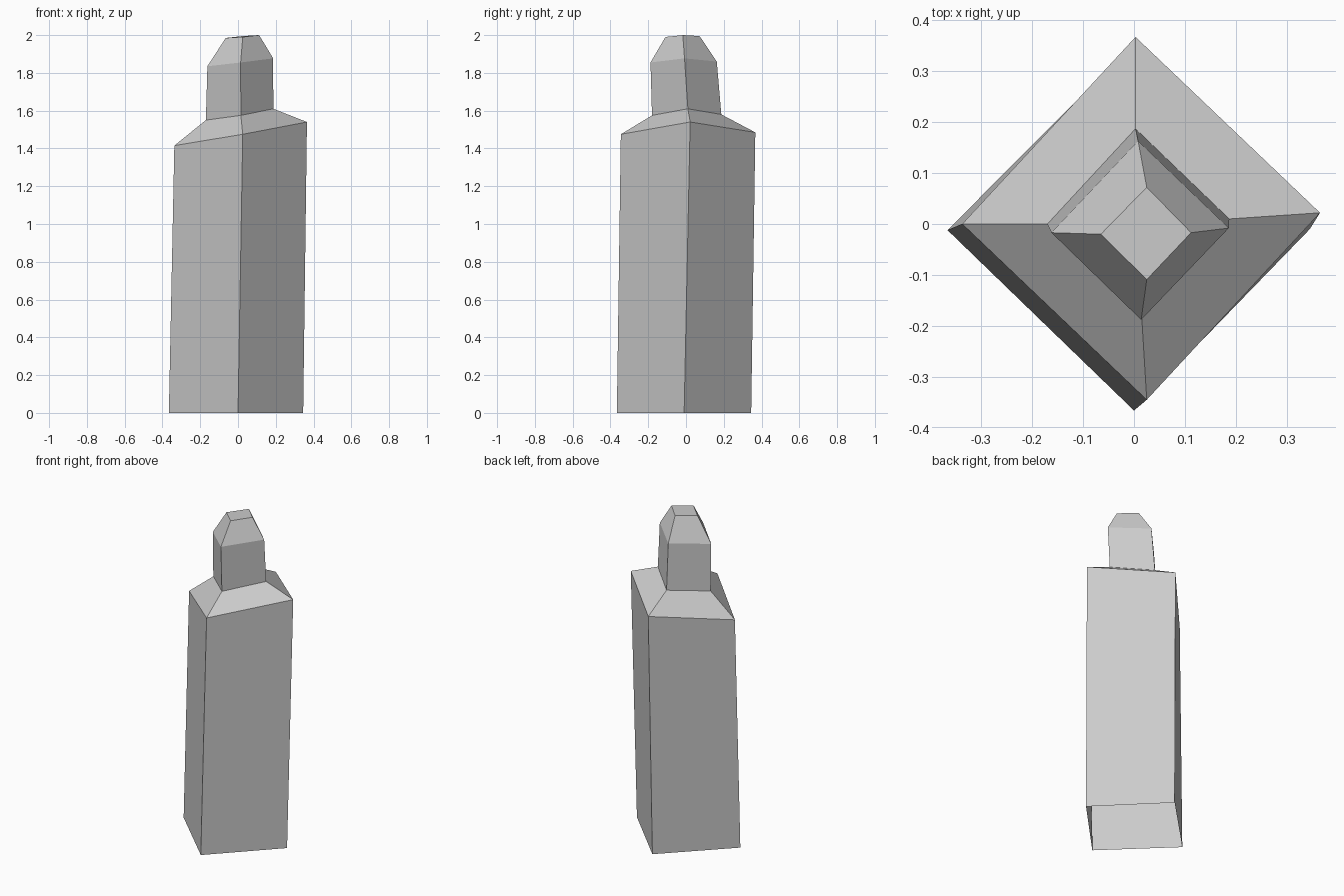
import bpy
import bmesh

cube = bpy.data.objects.get("Cube")
if cube:
    bpy.data.objects.remove(cube, do_unlink=True)

stone = bpy.data.materials.new("light_grey_stone")
stone.use_nodes = True
grey = (0.6, 0.6, 0.6, 1)
stone.diffuse_color = grey
stone.node_tree.nodes["Principled BSDF"].inputs["Base Color"].default_value = grey

# Corner rings of the leaning tower, each ordered front, left, back, right
base = [(0, -.366, 0), (.345, -.01, 0), (-.01, .345, 0), (-.366, -.012, 0)]
eaves = [(.025, -.345, 1.475), (.365, .022, 1.54), (.003, .367, 1.485), (-.337, 0, 1.415)]
neck = [(.015, -.18, 1.575), (.187, .01, 1.61), (.003, .187, 1.58), (-.17, 0, 1.55)]
brow = [(.014, -.188, 1.855), (.186, -.008, 1.877), (.008, .163, 1.86), (-.162, -.017, 1.835)]
crown = [(.025, -.109, 1.99), (.112, -.017, 2), (.025, .072, 1.995), (-.065, -.02, 1.985)]


def band(name, lower, upper, capped=False):
    """Wall of four faces between two rings, with an optional lid."""
    bm = bmesh.new()
    low = [bm.verts.new(p) for p in lower]
    top = [bm.verts.new(p) for p in upper]
    for i in range(4):
        j = (i + 1) % 4
        bm.faces.new((low[i], low[j], top[j], top[i]))
    if capped:
        bm.faces.new(top)
    mesh = bpy.data.meshes.new(name)
    bm.to_mesh(mesh)
    bm.free()
    mesh.materials.append(stone)
    obj = bpy.data.objects.new(name, mesh)
    bpy.context.collection.objects.link(obj)
    return obj


# Open-bottomed shaft, sloping shoulder, turret and its tapered top
band("tower_shaft", base, eaves)
band("sloping_shoulder", eaves, neck)
band("turret_wall", neck, brow)
band("turret_roof", brow, crown, capped=True)
